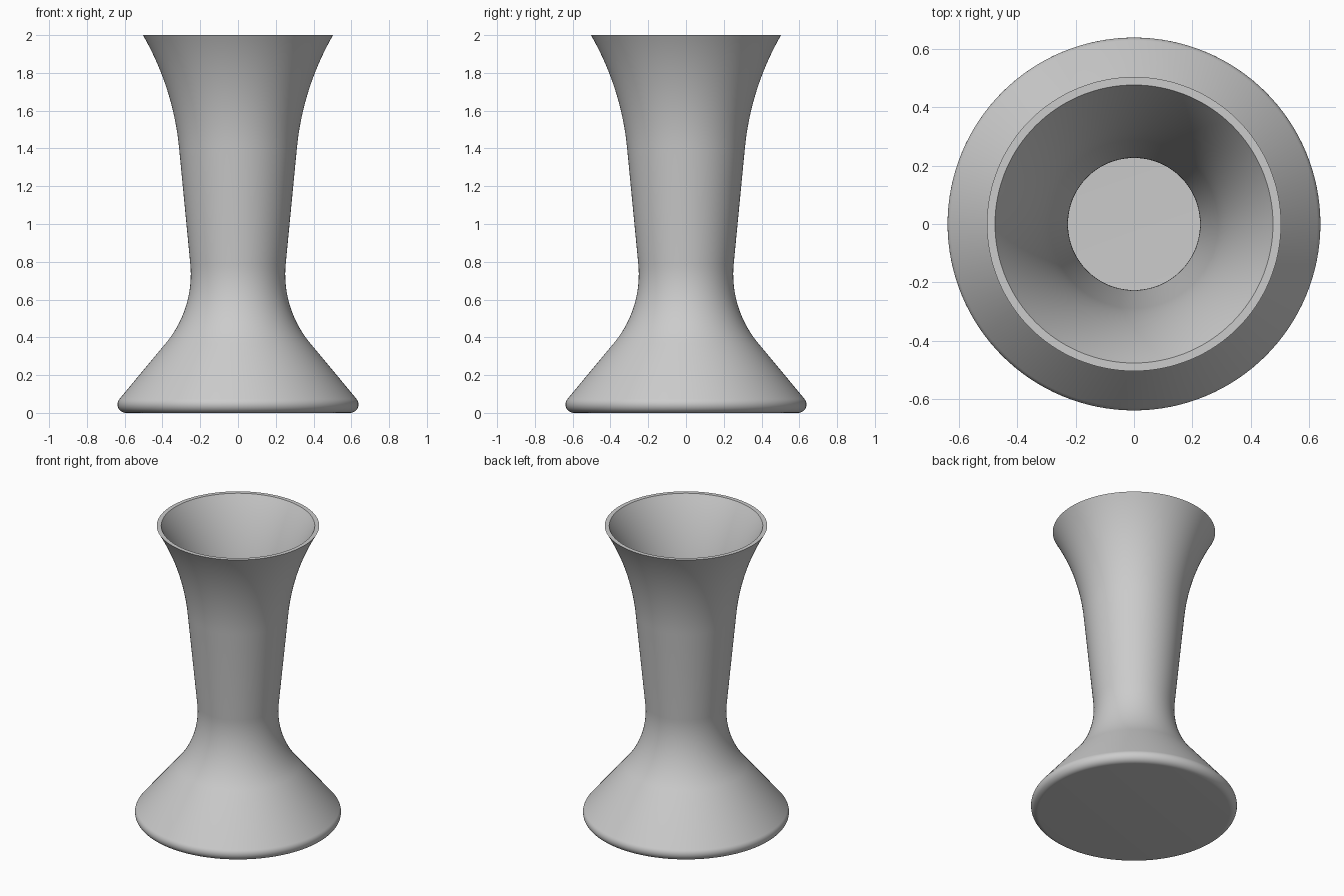
import bpy, bmesh
from math import radians, degrees, sin, cos, asin, tau

cube = bpy.data.objects.get("Cube")
if cube:
    bpy.data.objects.remove(cube, do_unlink=True)

WALL = 0.024
TOP = 2.0
SEGMENTS = 128


def arc(cx, cz, radius, start, end, steps, side):
    """Points on an arc; side is 1 for a convex curve, -1 for a waisted one."""
    angles = [radians(start + (end - start) * i / steps) for i in range(steps + 1)]
    return [(cx + side * radius * cos(a), cz + radius * sin(a)) for a in angles]


def wall_profile(inset):
    """Foot bead, waist and flared mouth, joined by straight tangents."""
    foot = arc(0.593, 0.045, 0.045 - inset, -90, 40, 12, 1)
    waist = arc(0.82, 0.734, 0.57 + inset, -40, 5.4, 18, -1)
    radius = 1.48 + inset
    lip = degrees(asin((TOP - 1.26) / radius))
    mouth = arc(1.785, 1.26, radius, 5.4, lip, 18, -1)
    return foot + waist + mouth


# Closed section from the underside, up the outside, over the rim, down the inside
outer = wall_profile(0)
inner = wall_profile(WALL)
section = [(0, 0)] + outer + inner[::-1] + [(0, WALL)]

# Vase: section turned about the z axis
bm = bmesh.new()
verts = [bm.verts.new((r, 0, z)) for r, z in section]
edges = [bm.edges.new(pair) for pair in zip(verts, verts[1:])]
bmesh.ops.spin(bm, geom=verts + edges, cent=(0, 0, 0), axis=(0, 0, 1),
               angle=tau, steps=SEGMENTS, use_merge=True)
bmesh.ops.remove_doubles(bm, verts=bm.verts, dist=0.0001)
bmesh.ops.recalc_face_normals(bm, faces=bm.faces)

mesh = bpy.data.meshes.new("vase")
bm.to_mesh(mesh)
bm.free()
vase = bpy.data.objects.new("vase", mesh)
bpy.context.collection.objects.link(vase)

# Plain grey finish
grey = bpy.data.materials.new("light_grey")
grey.use_nodes = True
colour = (0.6, 0.6, 0.6, 1)
grey.diffuse_color = colour
grey.node_tree.nodes["Principled BSDF"].inputs["Base Color"].default_value = colour
mesh.materials.append(grey)

# Smooth walls with a crisp rim
bpy.ops.object.select_all(action="DESELECT")
vase.select_set(True)
bpy.context.view_layer.objects.active = vase
bpy.ops.object.shade_smooth_by_angle(angle=radians(30))
